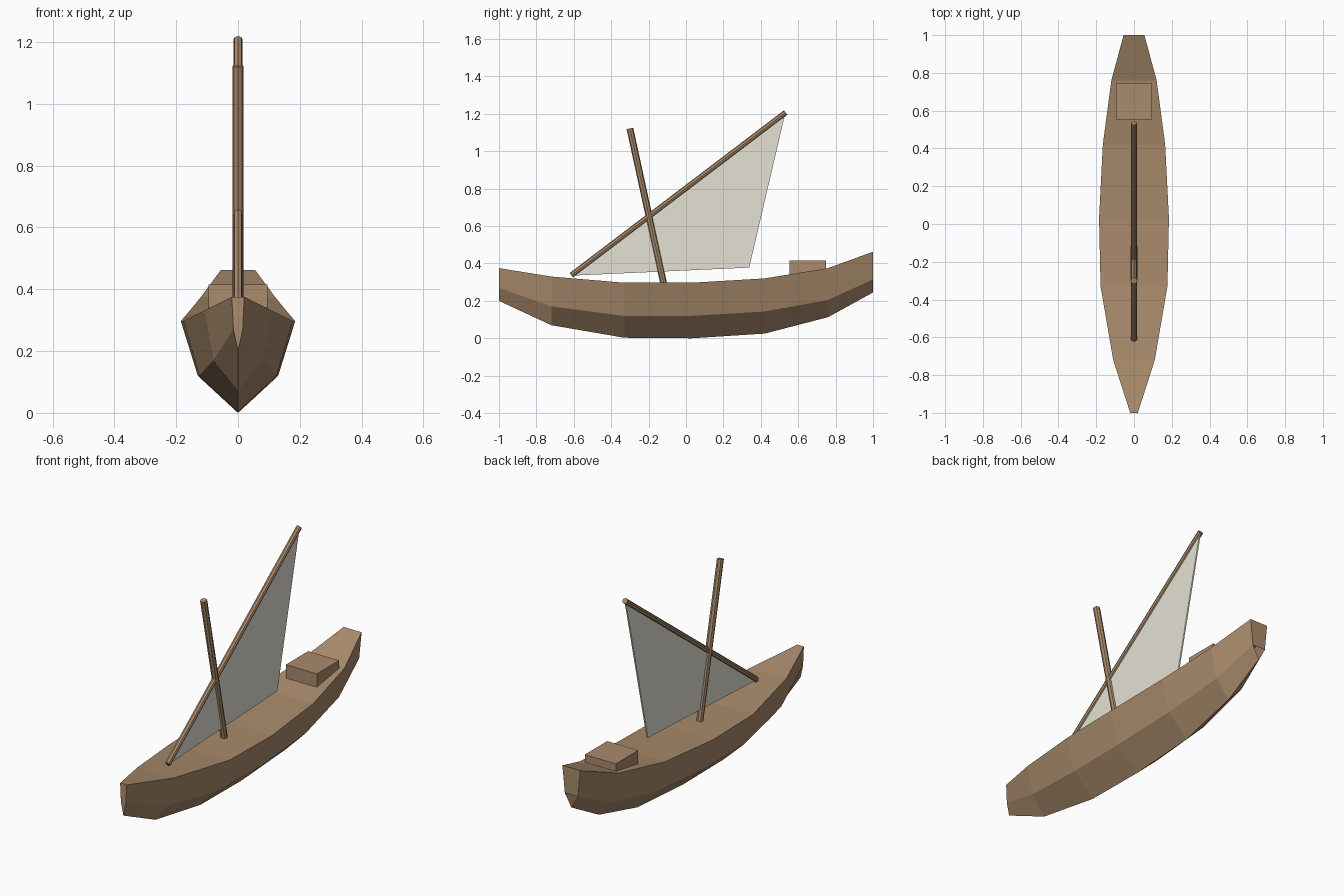
import bpy, bmesh
from mathutils import Vector

if "Cube" in bpy.data.objects:
    bpy.data.objects.remove(bpy.data.objects["Cube"])


def material(name, color):
    m = bpy.data.materials.new(name)
    m.diffuse_color = (*color, 1)
    m.use_nodes = True
    m.node_tree.nodes["Principled BSDF"].inputs["Base Color"].default_value = m.diffuse_color
    return m


wood = material("wood", (0.40, 0.26, 0.15))
cloth = material("cloth", (0.78, 0.75, 0.66))


def finish(name, bm, mat):
    bmesh.ops.recalc_face_normals(bm, faces=bm.faces[:])
    me = bpy.data.meshes.new(name)
    bm.to_mesh(me)
    bm.free()
    me.materials.append(mat)
    ob = bpy.data.objects.new(name, me)
    bpy.context.collection.objects.link(ob)
    return ob


def spar(name, start, end, radius):
    a, b = Vector(start), Vector(end)
    bpy.ops.mesh.primitive_cylinder_add(vertices=8, radius=radius, depth=(b - a).length,
                                        location=(a + b) / 2)
    ob = bpy.context.object
    ob.name = name
    ob.rotation_euler = (b - a).to_track_quat('Z', 'Y').to_euler()
    ob.data.materials.append(wood)


# Hull stations: y, deck half width, deck z, chine half width, chine z, keel z
stations = [
    (-1.00, 0.02, 0.375, 0.015, 0.27, 0.20),
    (-0.72, 0.11, 0.33, 0.08, 0.17, 0.07),
    (-0.33, 0.177, 0.297, 0.125, 0.12, 0.003),
    (0.03, 0.185, 0.297, 0.13, 0.12, 0.0),
    (0.42, 0.165, 0.32, 0.118, 0.143, 0.025),
    (0.76, 0.12, 0.375, 0.085, 0.205, 0.113),
    (1.00, 0.055, 0.463, 0.04, 0.315, 0.245),
]
bm = bmesh.new()
rings = []
for y, dw, dz, cw, cz, kz in stations:
    section = [(-dw, dz), (-cw, cz), (0, kz), (cw, cz), (dw, dz)]
    rings.append([bm.verts.new((x, y, z)) for x, z in section])
for r, s in zip(rings, rings[1:]):
    for i in range(5):
        j = (i + 1) % 5
        bm.faces.new((r[i], r[j], s[j], s[i]))
# Closed stem; transom left open below the chine
bm.faces.new(rings[0])
t = rings[-1]
bm.faces.new((t[0], t[1], t[3], t[4]))
finish("hull", bm, wood)

# Cargo box on the aft deck
bm = bmesh.new()
bmesh.ops.create_cube(bm, size=1)
bmesh.ops.scale(bm, vec=(0.19, 0.195, 0.085), verts=bm.verts)
bmesh.ops.translate(bm, vec=(0, 0.65, 0.3725), verts=bm.verts)
finish("deck_box", bm, wood)

# Raked mast and slanted yard
spar("mast", (0, -0.12, 0.295), (0, -0.30, 1.122), 0.018)
spar("yard", (0, -0.613, 0.337), (0, 0.533, 1.207), 0.015)

# Triangular sail
bm = bmesh.new()
sail = [(-0.61, 0.335), (0.53, 1.2), (0.338, 0.378)]
sides = [[bm.verts.new((x, y, z)) for y, z in sail] for x in (-0.004, 0.004)]
for side in sides:
    bm.faces.new(side)
for i in range(3):
    j = (i + 1) % 3
    bm.faces.new((sides[0][i], sides[0][j], sides[1][j], sides[1][i]))
finish("sail", bm, cloth)
